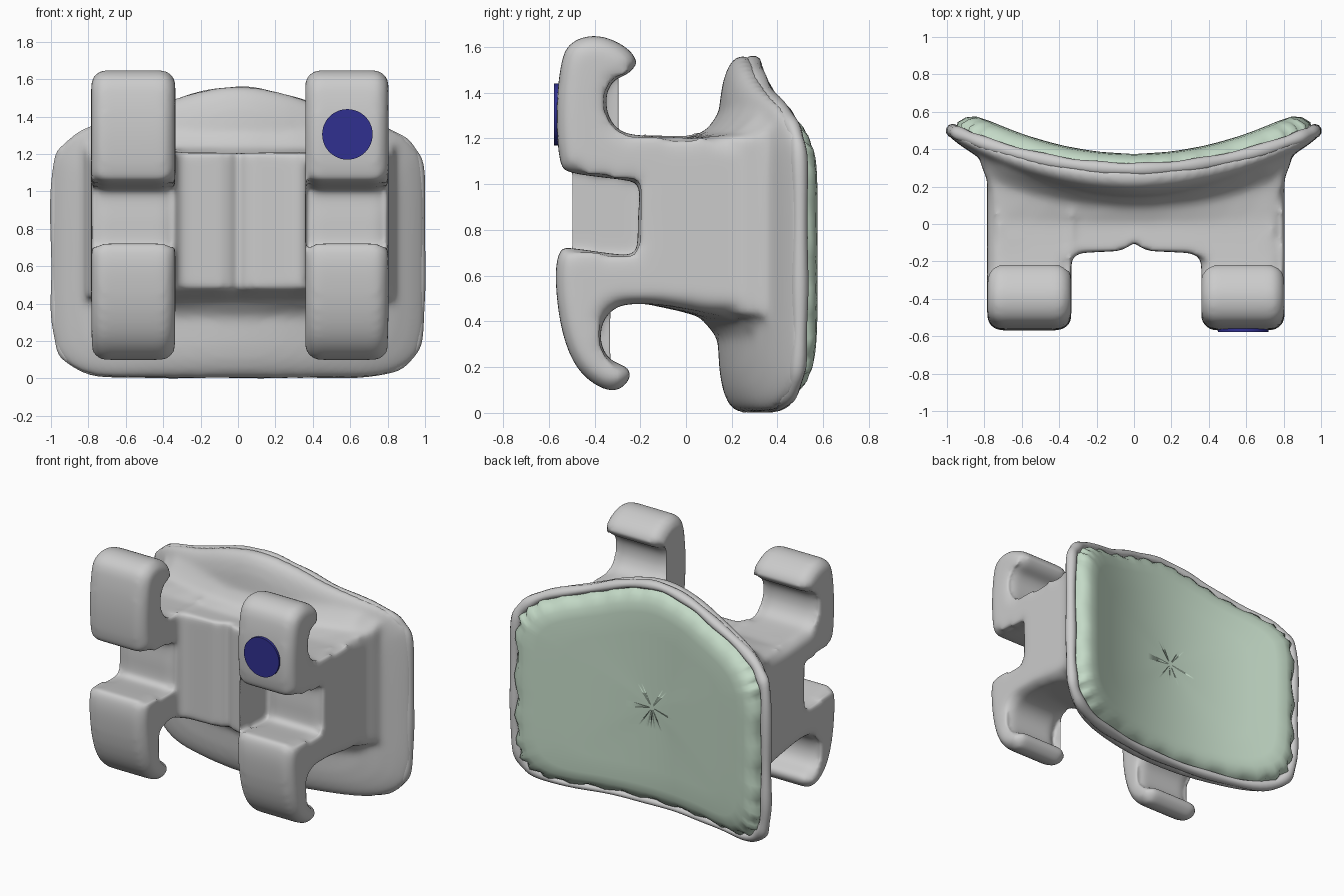
import bpy, bmesh
from math import sin, pi
from mathutils import Vector

if "Cube" in bpy.data.objects:
    bpy.data.objects.remove(bpy.data.objects["Cube"])


def spline(pts, n=4):
    """Closed Catmull-Rom curve through 2D points."""
    out, m = [], len(pts)
    for i in range(m):
        a, b, c, d = (Vector(pts[(i + k) % m]) for k in (-1, 0, 1, 2))
        for j in range(n):
            t = j / n
            out.append(0.5 * (2 * b + (c - a) * t + (2 * a - 5 * b + 4 * c - d) * t**2
                              + (3 * b - a - 3 * c + d) * t**3))
    return out


def inset(pts, d):
    """Move a clockwise closed profile inward by d."""
    out = []
    for i, p in enumerate(pts):
        t = (pts[(i + 1) % len(pts)] - pts[i - 1]).normalized()
        out.append(p + d * Vector((t.y, -t.x)))
    return out


def loft(bm, rings, caps=(True, True), closed=False):
    """Skin a row of closed rings; caps are triangulated."""
    vs = [[bm.verts.new(p) for p in r] for r in rings]
    pairs = list(zip(vs, vs[1:])) + ([(vs[-1], vs[0])] if closed else [])
    for a, b in pairs:
        for i in range(len(a)):
            j = (i + 1) % len(a)
            bm.faces.new((a[i], a[j], b[j], b[i]))
    ends = [bm.faces.new(r) for r, c in ((vs[0][::-1], caps[0]), (vs[-1], caps[1])) if c]
    bmesh.ops.triangulate(bm, faces=ends)
    return vs


def finish(bm, name, colour=None):
    bmesh.ops.recalc_face_normals(bm, faces=bm.faces)
    for f in bm.faces:
        f.smooth = True
    me = bpy.data.meshes.new(name)
    bm.to_mesh(me)
    bm.free()
    ob = bpy.data.objects.new(name, me)
    bpy.context.collection.objects.link(ob)
    if colour:
        mat = bpy.data.materials.new(name + "_colour")
        mat.diffuse_color = colour
        mat.use_nodes = True
        mat.node_tree.nodes["Principled BSDF"].inputs["Base Color"].default_value = mat.diffuse_color
        me.materials.append(mat)
    return ob


# Pad outline (x, z), mirrored, and its curved front and back depths
half = [(0.25, 1.525), (0.5, 1.44), (0.8, 1.345), (0.94, 1.25), (1.0, 1.1), (1.005, 0.6),
        (0.995, 0.25), (0.93, 0.09), (0.75, 0.01), (0.4, 0.0)]
outline = spline([(0, 1.565)] + half + [(0, 0.0)] + [(-x, z) for x, z in half[::-1]], 6)
CZ = 0.72


def front(x):
    return 0.14 + 0.30 * x * x


def back(x):
    return 0.30 + 0.22 * x * x


def pad_ring(s, depth, wave=0):
    """Outline scaled by s, with an optional wavy edge; depth(x) gives y."""
    ring = []
    for i, p in enumerate(outline):
        k = s + wave * sin(i * 1.7)
        ring.append((p.x * k, depth(p.x * k), CZ + (p.y - CZ) * k))
    return ring


def between(t):
    return lambda x: front(x) * (1 - t) + back(x) * t


bm = bmesh.new()
# Curved pad
loft(bm, [pad_ring(s, between(t)) for s, t in
          [(0.02, 0), (0.2, 0), (0.4, 0), (0.6, 0), (0.75, 0.04), (0.85, 0.12), (0.93, 0.25),
           (0.98, 0.42), (1, 0.62), (0.995, 0.85), (0.96, 1), (0.8, 1), (0.6, 1), (0.4, 1),
           (0.2, 1), (0.02, 1)]])

# Hooked wing pairs: side profile (y, z) swept in x with rounded ends
wing = spline([
    (-0.205, 0.99), (-0.25, 1.015), (-0.5, 1.05), (-0.55, 1.1), (-0.565, 1.3), (-0.55, 1.5),
    (-0.51, 1.61), (-0.4, 1.65), (-0.28, 1.61), (-0.215, 1.54), (-0.25, 1.485), (-0.32, 1.45),
    (-0.35, 1.37), (-0.33, 1.28), (-0.27, 1.225), (-0.15, 1.21), (0, 1.2), (0.1, 1.2),
    (0.2, 1.2), (0.36, 1.19), (0.36, 0.45), (0.2, 0.44), (0.1, 0.44), (0, 0.455),
    (-0.15, 0.475), (-0.28, 0.47), (-0.35, 0.42), (-0.375, 0.33), (-0.34, 0.24),
    (-0.26, 0.2), (-0.24, 0.16), (-0.31, 0.095), (-0.42, 0.14), (-0.5, 0.24), (-0.55, 0.4),
    (-0.57, 0.6), (-0.55, 0.71), (-0.5, 0.72), (-0.25, 0.69), (-0.215, 0.73), (-0.21, 0.85)])
for x0, x1 in ((-0.785, -0.335), (0.36, 0.805)):
    steps = [(x0, 0.055), (x0 + 0.018, 0.026), (x0 + 0.055, 0), (x1 - 0.055, 0),
             (x1 - 0.018, 0.026), (x1, 0.055)]
    vs = loft(bm, [[(x, p.x, p.y) for p in wing] for x, d in steps])
    for ring, (x, d) in zip(vs, steps):
        for v, p in zip(ring, inset(wing, d)):
            v.co = (x, p.x, p.y)

# Central block with a vertical groove, flaring into the pad
rings = []
for x, y in [(-0.82, 0.08), (-0.78, 0.0), (-0.7, -0.12), (-0.55, -0.17), (-0.42, -0.185),
             (-0.34, -0.185), (-0.29, -0.155), (-0.09, -0.145), (-0.04, -0.13),
             (0, -0.095), (0.04, -0.13), (0.09, -0.145), (0.3, -0.155), (0.37, -0.185),
             (0.45, -0.185), (0.57, -0.17), (0.72, -0.12), (0.8, 0.0), (0.84, 0.08)]:
    e = x * x / 0.64
    up, dn = 1.38 - 0.1 * e, 0.25 + 0.1 * e
    k = 0.8 * (front(x) - 0.14)
    yb = front(x) + 0.08
    if abs(x) > 0.75:      # only the foot reaches past the wing sides
        y = front(x) - (0.10 if abs(x) < 0.81 else 0.02)
        k = front(x) - 0.14
    y0 = min(y, 0.0) if abs(x) < 0.75 else y
    rings.append([(x, y0, 1.21), (x, max(y0, 0.0) + k * 0.1, 1.2),
                  (x, max(y0, 0.09 + k), 1.2 + (up - 1.2) * 0.2),
                  (x, max(y0, 0.14 + k), 1.2 + (up - 1.2) * 0.6),
                  (x, 0.18 + k, up), (x, yb, up), (x, yb, dn), (x, 0.16 + k, dn + 0.03),
                  (x, max(y0, 0.12 + k), dn + 0.1), (x, max(y0, 0.06 + k), 0.42),
                  (x, y0, 0.478)])
loft(bm, rings)

# Fuse into one softly blended casting
body = finish(bm, "bracket_body")
rm = body.modifiers.new("fuse", 'REMESH')
rm.mode = 'VOXEL'
rm.voxel_size = 0.018
rm.use_smooth_shade = True
sm = body.modifiers.new("soften", 'SMOOTH')
sm.factor = 0.5
sm.iterations = 14

# Soft bead around the back edge of the pad
bm = bmesh.new()
rings = []
for k in range(10):
    a = 2 * pi * k / 10
    ring = []
    for i, p in enumerate(outline):
        r = 0.035 + 0.003 * sin(i * 0.9)
        s = 0.962 + r * sin(a)
        ring.append((p.x * s, back(p.x * 0.962) - 0.008 + r * sin(a + pi / 2),
                     CZ + (p.y - CZ) * s))
    rings.append(ring)
loft(bm, rings, caps=(False, False), closed=True)
finish(bm, "pad_rim")

# Pale green bonding layer with a wavy edge
bm = bmesh.new()


def bond(t):
    return lambda x: back(x) * (1 - t) + (0.375 + 0.295 * x * x) * t


loft(bm, [pad_ring(s, bond(t), w) for s, t, w in
          [(0.94, -0.1, 0.012), (0.925, 0.35, 0.012), (0.89, 0.68, 0.004), (0.84, 0.92, 0),
           (0.77, 1, 0), (0.6, 1, 0), (0.4, 1, 0), (0.2, 1, 0), (0.02, 1, 0)]],
     caps=(False, True))
finish(bm, "bonding_layer", (0.55, 0.70, 0.57, 1))

# Blue marker dot on the upper right wing
bpy.ops.mesh.primitive_cylinder_add(vertices=48, radius=0.135, depth=0.035,
                                    location=(0.585, -0.56, 1.305), rotation=(pi / 2, 0, 0))
dot = bpy.context.object
dot.name = "marker_dot"
bpy.ops.object.shade_smooth_by_angle()
mat = bpy.data.materials.new("marker_blue")
mat.diffuse_color = (0.03, 0.03, 0.28, 1)
mat.use_nodes = True
mat.node_tree.nodes["Principled BSDF"].inputs["Base Color"].default_value = mat.diffuse_color
dot.data.materials.append(mat)
